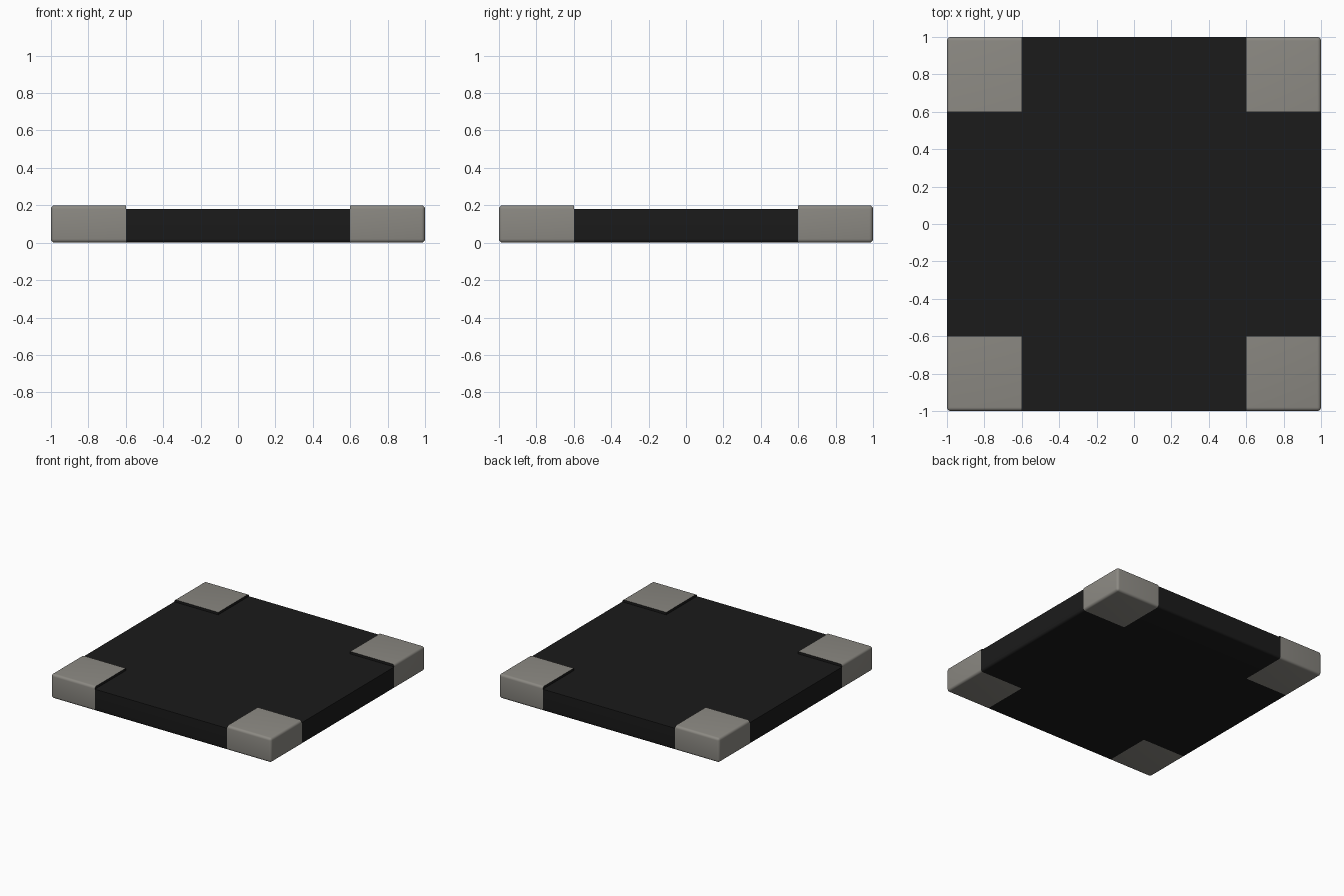
import bpy, bmesh
from mathutils import Matrix, Vector

if "Cube" in bpy.data.objects:
    bpy.data.objects.remove(bpy.data.objects["Cube"])

H, STEP, CUT, R = 0.20, 0.18, 0.60, 0.02


def material(name, rgb):
    m = bpy.data.materials.new(name)
    m.diffuse_color = (*rgb, 1)
    m.use_nodes = True
    m.node_tree.nodes["Principled BSDF"].inputs["Base Color"].default_value = m.diffuse_color
    return m


GREY = material("warm_grey", (0.26, 0.25, 0.225))
BLACK = material("black", (0.011, 0.011, 0.011))


def is_corner(face):
    c = face.calc_center_median()
    return abs(c.x) > CUT and abs(c.y) > CUT


def slab(keep_corners):
    """Rounded slab split on the corner lines, keeping corners or the cross."""
    bm = bmesh.new()
    bmesh.ops.create_cube(bm, size=1, matrix=Matrix.Translation((0, 0, H / 2)) @ Matrix.Diagonal((2, 2, H, 1)))
    bmesh.ops.bevel(bm, geom=bm.edges[:], offset=R, segments=4, profile=0.5, affect='EDGES')
    for axis in ((1, 0, 0), (0, 1, 0)):
        for s in (-CUT, CUT):
            bmesh.ops.bisect_plane(bm, geom=bm.verts[:] + bm.edges[:] + bm.faces[:],
                                   plane_co=Vector(axis) * s, plane_no=axis)
    drop = [f for f in bm.faces if is_corner(f) != keep_corners]
    bmesh.ops.delete(bm, geom=drop, context='FACES')
    return bm


def finish(bm, name, mats):
    me = bpy.data.meshes.new(name)
    bm.to_mesh(me)
    bm.free()
    for m in mats:
        me.materials.append(m)
    ob = bpy.data.objects.new(name, me)
    bpy.context.collection.objects.link(ob)
    bpy.context.view_layer.objects.active = ob
    ob.select_set(True)
    bpy.ops.object.shade_smooth_by_angle(angle=0.6)
    ob.select_set(False)


# Cross-shaped panel: its top is flattened to the lower level
bm = slab(False)
for v in bm.verts:
    v.co.z = min(v.co.z, STEP)
bmesh.ops.dissolve_degenerate(bm, edges=bm.edges[:], dist=1e-5)
finish(bm, "cross_panel", [BLACK])

# Raised corners, with a dark step wall down to the panel
bm = slab(True)
rim = [e for e in bm.edges if e.is_boundary and max(v.co.z for v in e.verts) > STEP + 1e-4]
new = bmesh.ops.extrude_edge_only(bm, edges=rim)["geom"]
for g in new:
    if isinstance(g, bmesh.types.BMVert):
        g.co.z = STEP
    elif isinstance(g, bmesh.types.BMFace):
        g.material_index = 1
bmesh.ops.remove_doubles(bm, verts=bm.verts[:], dist=1e-5)
bmesh.ops.recalc_face_normals(bm, faces=bm.faces[:])
finish(bm, "corner_pads", [GREY, BLACK])
